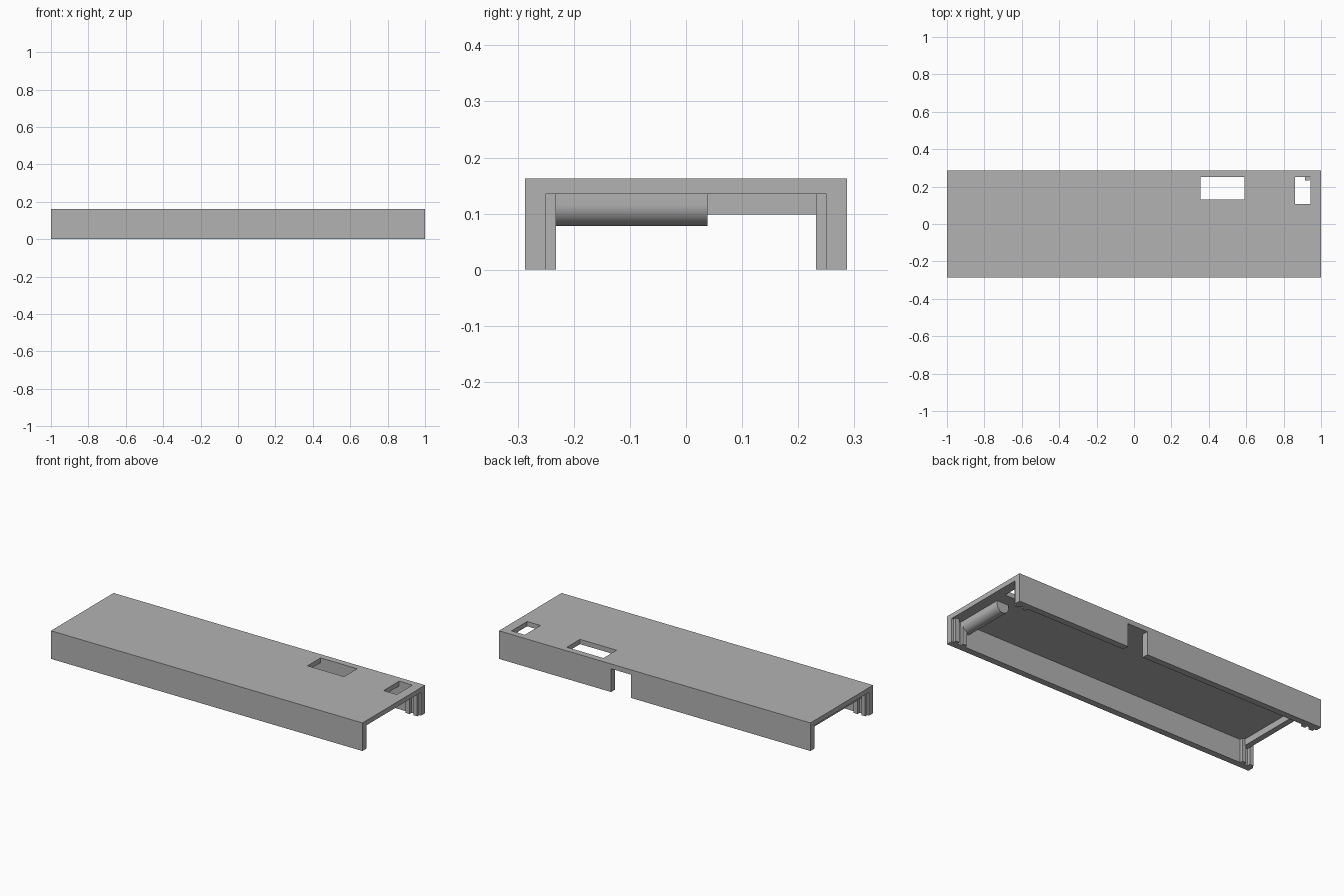
import bpy, bmesh, math

if "Cube" in bpy.data.objects:
    bpy.data.objects.remove(bpy.data.objects["Cube"], do_unlink=True)

grey = bpy.data.materials.new("plain grey")
grey.use_nodes = True
colour = (0.45, 0.45, 0.45, 1)
grey.diffuse_color = colour
grey.node_tree.nodes["Principled BSDF"].inputs["Base Color"].default_value = colour


def prism(name, outline, axis, start, end):
    """Extrude a closed outline along x or y; outline points are (other, z)."""
    def place(p, t):
        return (t, p[0], p[1]) if axis == "x" else (p[0], t, p[1])
    bm = bmesh.new()
    face = bm.faces.new([bm.verts.new(place(p, start)) for p in outline])
    grown = bmesh.ops.extrude_face_region(bm, geom=[face])
    shift = place((0, 0), end - start)
    bmesh.ops.translate(bm, vec=shift, verts=[v for v in grown["geom"] if isinstance(v, bmesh.types.BMVert)])
    bmesh.ops.recalc_face_normals(bm, faces=bm.faces)
    mesh = bpy.data.meshes.new(name)
    bm.to_mesh(mesh)
    bm.free()
    mesh.materials.append(grey)
    obj = bpy.data.objects.new(name, mesh)
    bpy.context.collection.objects.link(obj)
    return obj


def box(name, x, y, z):
    return prism(name, [(y[0], z[0]), (y[1], z[0]), (y[1], z[1]), (y[0], z[1])], "x", x[0], x[1])


HALF, WALL, TOP, CEIL, RIB = 0.287, 0.25, 0.163, 0.135, 0.232

# Channel-shaped cover, open underneath and at both ends
cover = prism("cover", [(-HALF, 0), (-HALF, TOP), (HALF, TOP), (HALF, 0),
                        (WALL, 0), (WALL, CEIL), (-WALL, CEIL), (-WALL, 0)], "x", -1, 1)

# Two top openings and a notch through the back wall
cutters = [
    box("large_opening_cutter", (0.355, 0.59), (0.13, 0.25), (0.1, 0.2)),
    box("small_opening_cutter", (0.86, 0.945), (0.107, 0.25), (0.1, 0.2)),
    box("back_notch_cutter", (0.152, 0.28), (0.24, 0.32), (-0.05, CEIL)),
]
for cutter in cutters:
    cutter.hide_render = True
    mod = cover.modifiers.new(cutter.name, "BOOLEAN")
    mod.object = cutter
    mod.operation = "DIFFERENCE"
    mod.solver = "EXACT"
bpy.context.view_layer.update()
cut_mesh = bpy.data.meshes.new_from_object(cover.evaluated_get(bpy.context.evaluated_depsgraph_get()))
cover.modifiers.clear()
cover.data = cut_mesh
for cutter in cutters:
    bpy.data.objects.remove(cutter, do_unlink=True)

# Pairs of upright ribs forming slots for the end panels
for end, end_name in ((-1, "right"), (1, "left")):
    for side, side_name in ((-1, "front"), (1, "back")):
        for place, near in (("outer", 0.963), ("inner", 0.914)):
            box(f"{end_name}_{side_name}_{place}_rib",
                sorted((end * near, end * (near + 0.025))),
                sorted((side * RIB, side * WALL)), (0, CEIL))

# Cross bar under the ceiling at the right end
box("cross_bar", (-0.963, -0.93), (-WALL, WALL), (0.098, CEIL))

# Rounded support under the ceiling at the left end
radius, mid, spring = 0.038, 0.902, 0.116
arc = [(mid + radius * math.cos(math.pi * i / 24), spring - radius * math.sin(math.pi * i / 24)) for i in range(25)]
support = prism("rounded_support", [(mid + radius, CEIL)] + arc + [(mid - radius, CEIL)], "y", -WALL, 0.038)
bpy.ops.object.select_all(action="DESELECT")
support.select_set(True)
bpy.context.view_layer.objects.active = support
bpy.ops.object.shade_smooth_by_angle(angle=math.radians(30))
